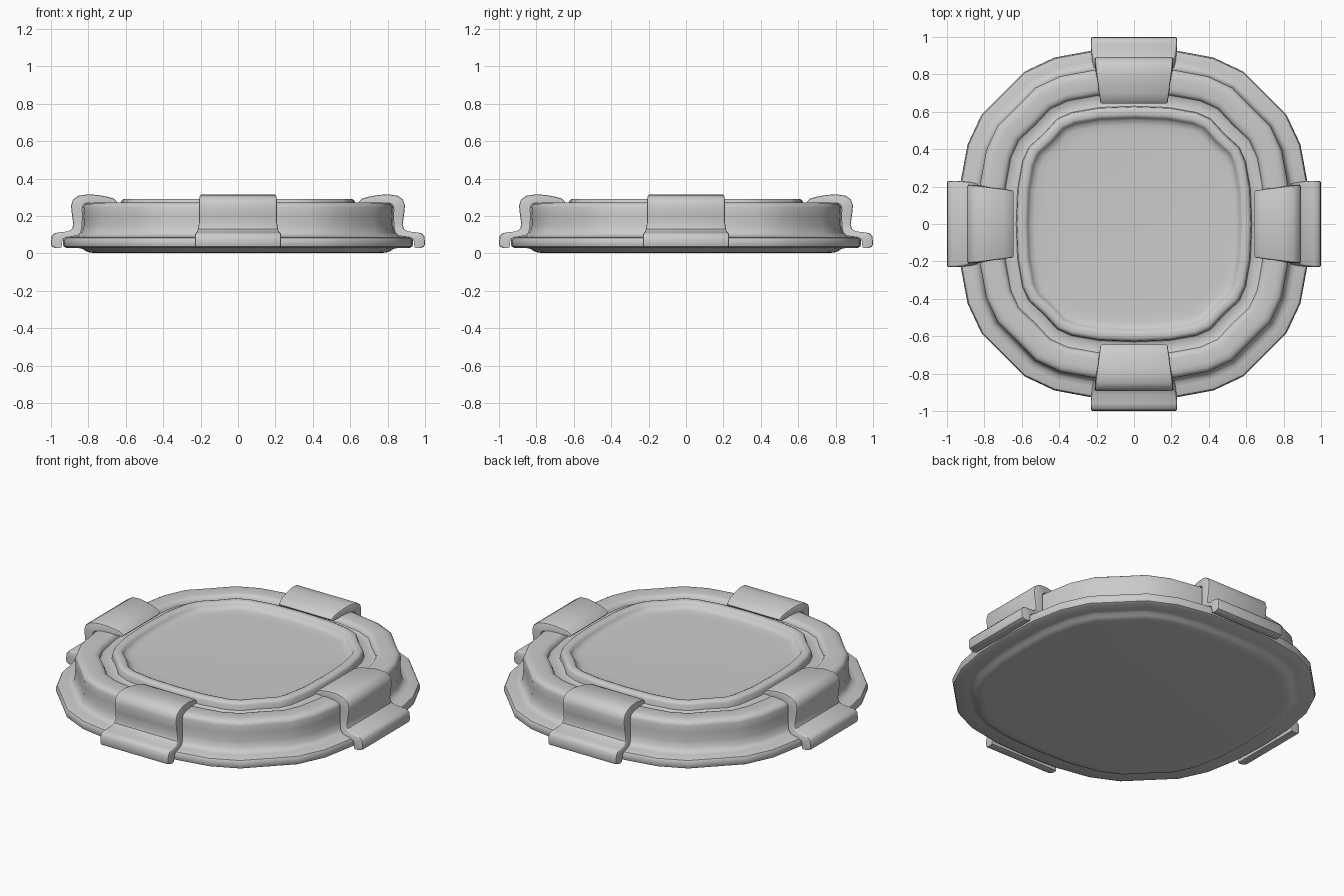
import bpy, bmesh, math
from mathutils import Vector, Matrix

if "Cube" in bpy.data.objects:
    bpy.data.objects.remove(bpy.data.objects["Cube"])

def finish(name, bm):
    bmesh.ops.recalc_face_normals(bm, faces=bm.faces)
    me = bpy.data.meshes.new(name)
    bm.to_mesh(me)
    bm.free()
    ob = bpy.data.objects.new(name, me)
    bpy.context.collection.objects.link(ob)
    bpy.ops.object.select_all(action='DESELECT')
    ob.select_set(True)
    bpy.context.view_layer.objects.active = ob
    bpy.ops.object.shade_smooth_by_angle(angle=math.radians(40))
    return ob

# Rounded-square outline of the flange: one eighth mirrored to a quadrant, then turned
eighth = [(0.937, 0), (0.928, 0.22), (0.89, 0.425), (0.815, 0.585)]
quadrant = eighth + [(0.70, 0.70)] + [(y, x) for x, y in eighth[:0:-1]]
outline = [Matrix.Rotation(k * math.pi / 2, 2) @ Vector(p) for k in range(4) for p in quadrant]
N = len(outline)

def normal(i):
    d = (outline[(i + 1) % N] - outline[i - 1]).normalized()
    return Vector((d.y, -d.x))

def loft(name, profile):
    """Offset the outline inward to each profile radius and skin the rings."""
    bm = bmesh.new()
    rings = []
    for r, z in profile:
        pts = [outline[i] + normal(i) * (r - 0.937) for i in range(N)]
        rings.append([bm.verts.new((p.x, p.y, z)) for p in pts])
    for a, b in zip(rings, rings[1:]):
        for i in range(N):
            j = (i + 1) % N
            bm.faces.new((a[i], a[j], b[j], b[i]))
    bm.faces.new(rings[0])
    bm.faces.new(rings[-1])
    return finish(name, bm)

# Lid: underside, flange, wall, rim, groove, raised lip, recessed panel
loft("lid_body", [
    (0.76, 0.002), (0.79, 0.004), (0.815, 0.012), (0.83, 0.024), (0.85, 0.028),
    (0.92, 0.03), (0.932, 0.036), (0.937, 0.05), (0.936, 0.072), (0.93, 0.083), (0.915, 0.088),
    (0.88, 0.09), (0.855, 0.096), (0.84, 0.112), (0.832, 0.15), (0.83, 0.20),
    (0.832, 0.245), (0.826, 0.26), (0.81, 0.27), (0.785, 0.273),
    (0.73, 0.272), (0.71, 0.268), (0.70, 0.258), (0.695, 0.245), (0.685, 0.24),
    (0.64, 0.24), (0.63, 0.246), (0.626, 0.275), (0.62, 0.286), (0.608, 0.291),
    (0.585, 0.291), (0.574, 0.286), (0.567, 0.275), (0.555, 0.262), (0.53, 0.256), (0.48, 0.254)])

# Locking clips: outer path (radius, z, half width) paired with the inner path
outer = [(0.645, 0.275, 0.180), (0.665, 0.293, 0.182), (0.70, 0.303, 0.187), (0.75, 0.312, 0.193),
         (0.80, 0.316, 0.20), (0.85, 0.309, 0.206), (0.882, 0.288, 0.208), (0.893, 0.255, 0.208),
         (0.887, 0.20, 0.208), (0.880, 0.155, 0.21), (0.887, 0.13, 0.215), (0.91, 0.117, 0.222),
         (0.96, 0.112, 0.228), (0.985, 0.106, 0.23), (0.997, 0.09, 0.23), (1.0, 0.05, 0.23)]
inner = [(0.655, 0.264), (0.672, 0.266), (0.70, 0.268), (0.75, 0.271), (0.79, 0.272),
         (0.82, 0.266), (0.831, 0.255), (0.833, 0.235), (0.832, 0.19), (0.834, 0.14),
         (0.842, 0.11), (0.865, 0.094), (0.915, 0.087), (0.935, 0.078), (0.94, 0.065), (0.943, 0.032)]
outer += [(0.995, 0.036, 0.23), (0.98, 0.03, 0.23)]
inner += [(0.95, 0.03), (0.96, 0.029)]

def clip(name, angle):
    bm = bmesh.new()
    rot = Matrix.Rotation(angle, 4, 'Z')
    rows = []
    for (ro, zo, w), (ri, zi) in zip(outer, inner):
        rows.append([bm.verts.new(rot @ Vector(p)) for p in
                     ((ro, -w, zo), (ro, w, zo), (ri, w, zi), (ri, -w, zi))])
    for a, b in zip(rows, rows[1:]):
        for i in range(4):
            j = (i + 1) % 4
            bm.faces.new((a[i], a[j], b[j], b[i]))
    bm.faces.new(rows[0])
    bm.faces.new(rows[-1])
    # Soften the long side edges
    side = [bm.edges.get((a[i], b[i])) for a, b in zip(rows, rows[1:]) for i in (0, 1)]
    bmesh.ops.bevel(bm, geom=side, offset=0.008, segments=2, profile=0.5, affect='EDGES')
    return finish(name, bm)

for k, side_name in enumerate(("right", "back", "left", "front")):
    clip("clip_" + side_name, k * math.pi / 2)
